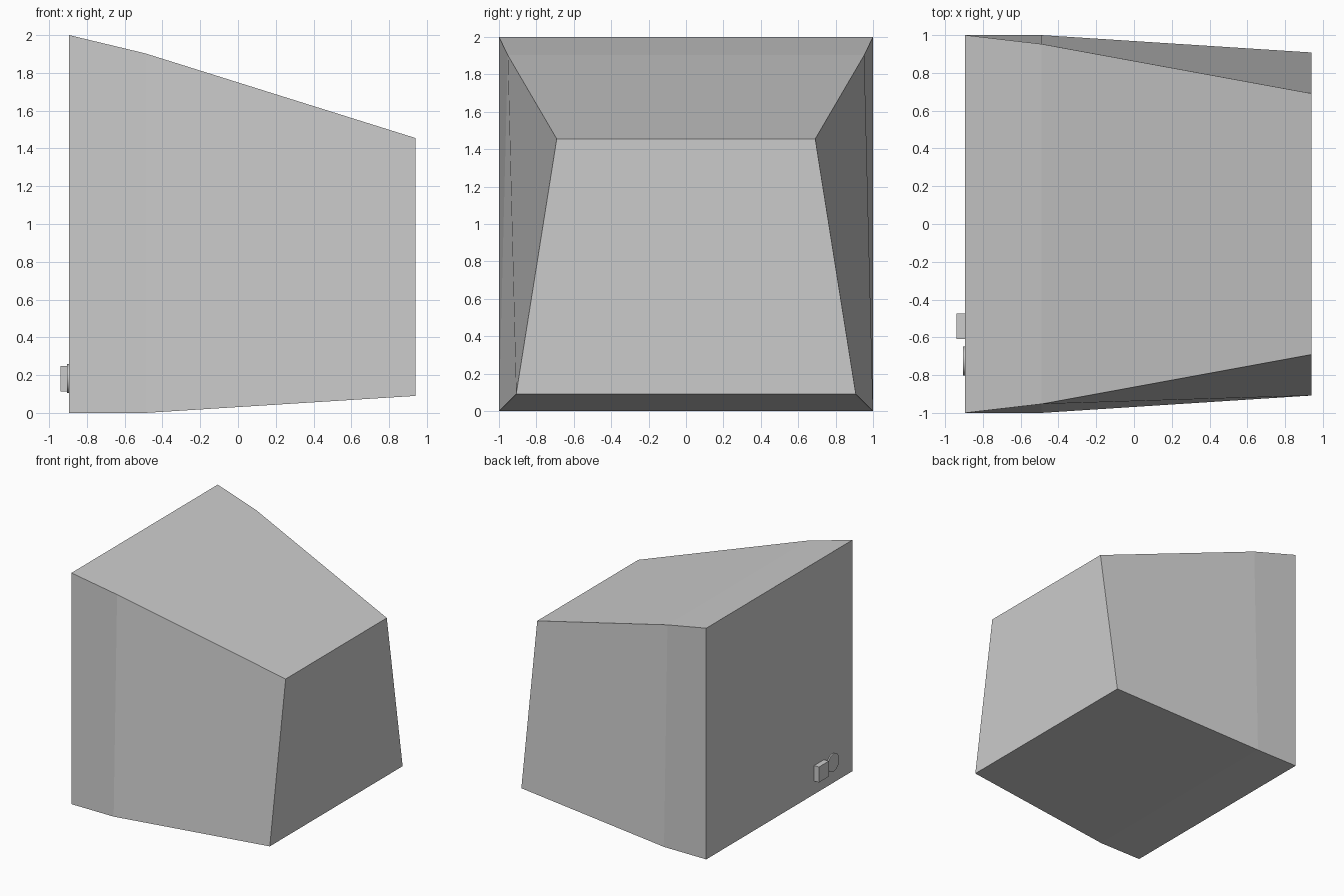
import bpy, bmesh
from math import pi
from mathutils import Matrix

if "Cube" in bpy.data.objects:
    bpy.data.objects.remove(bpy.data.objects["Cube"])


def add_object(name, bm):
    bmesh.ops.recalc_face_normals(bm, faces=bm.faces[:])
    mesh = bpy.data.meshes.new(name)
    bm.to_mesh(mesh)
    bm.free()
    obj = bpy.data.objects.new(name, mesh)
    bpy.context.collection.objects.link(obj)
    return obj


# Monitor housing lofted through trapezoid sections:
# x, bottom half width, bottom z, top half width, top z
sections = [
    (-0.894, 1.0, 0.0, 1.0, 2.0),
    (-0.49, 1.0, 0.0, 0.953, 1.903),
    (0.94, 0.908, 0.09, 0.691, 1.455),
]
bm = bmesh.new()
rings = [[bm.verts.new(p) for p in ((x, -b, zb), (x, b, zb), (x, t, zt), (x, -t, zt))]
         for x, b, zb, t, zt in sections]
for r0, r1 in zip(rings, rings[1:]):
    for i in range(4):
        j = (i + 1) % 4
        bm.faces.new((r0[i], r0[j], r1[j], r1[i]))
bm.faces.new(rings[0])
bm.faces.new(rings[-1])
add_object("housing", bm)

# Square push button
bm = bmesh.new()
bmesh.ops.create_cube(bm, size=1, matrix=Matrix.Translation((-0.915, -0.542, 0.181))
                      @ Matrix.Diagonal((0.05, 0.134, 0.134, 1)))
add_object("power_button", bm)

# Round indicator disc
bm = bmesh.new()
bmesh.ops.create_cone(bm, cap_ends=True, segments=32, radius1=0.077, radius2=0.077, depth=0.02,
                      matrix=Matrix.Translation((-0.895, -0.725, 0.181))
                      @ Matrix.Rotation(pi / 2, 4, 'Y'))
disc = add_object("indicator_disc", bm)
bpy.context.view_layer.objects.active = disc
disc.select_set(True)
bpy.ops.object.shade_smooth_by_angle()
